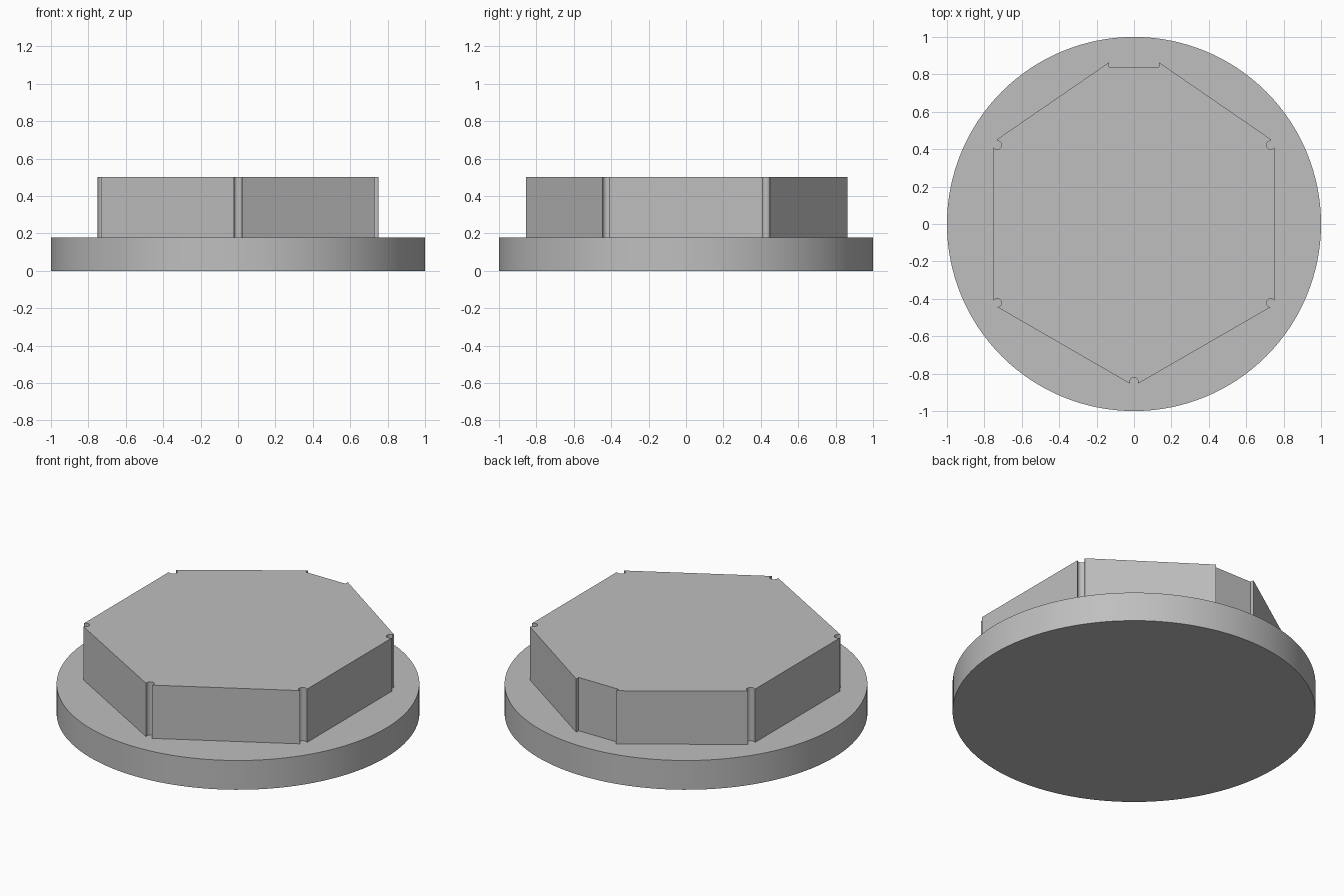
import bpy, bmesh
from math import radians, cos, sin

cube = bpy.data.objects.get("Cube")
if cube:
    bpy.data.objects.remove(cube)

grey = bpy.data.materials.new("plain grey")
grey.use_nodes = True
colour = (0.52, 0.52, 0.52, 1)
grey.diffuse_color = colour
grey.node_tree.nodes["Principled BSDF"].inputs["Base Color"].default_value = colour

BASE_TOP, TOP = 0.178, 0.502


def extrude_profile(name, points, z0, z1):
    """Solid prism from a closed outline."""
    bm = bmesh.new()
    face = bm.faces.new([bm.verts.new((x, y, z0)) for x, y in points])
    new = bmesh.ops.extrude_face_region(bm, geom=[face])["geom"]
    bmesh.ops.translate(bm, vec=(0, 0, z1 - z0),
                        verts=[v for v in new if isinstance(v, bmesh.types.BMVert)])
    bmesh.ops.recalc_face_normals(bm, faces=bm.faces)
    mesh = bpy.data.meshes.new(name)
    bm.to_mesh(mesh)
    bm.free()
    mesh.materials.append(grey)
    obj = bpy.data.objects.new(name, mesh)
    bpy.context.collection.objects.link(obj)
    return obj


def corner_relief(direction, steps=14):
    """Round relief groove at a hexagon corner, listed counter-clockwise round the outline."""
    d, r, reach = radians(direction), 0.023, radians(64)
    cx, cy = 0.844 * cos(d), 0.844 * sin(d)
    sweep = 2 * radians(180) - 2 * reach
    angles = [d - reach - sweep * i / steps for i in range(steps + 1)]
    return [(cx + r * cos(a), cy + r * sin(a)) for a in angles]


# Round base
bpy.ops.mesh.primitive_cylinder_add(vertices=128, radius=1, depth=BASE_TOP,
                                    location=(0, 0, BASE_TOP / 2))
base = bpy.context.object
base.name = "round_base"
base.data.materials.append(grey)
bpy.ops.object.shade_smooth_by_angle(angle=radians(30))

# Right half of the hexagonal boss, from front corner to the notched back
half = [p for p in corner_relief(-90) if p[0] > 0.0001]
half += corner_relief(-30) + corner_relief(30)
half += [(0.733, 0.452), (0.134, 0.864), (0.134, 0.84)]
front_mid = [(0, -0.821)]
outline = front_mid + half[::1] + [(-x, y) for x, y in reversed(half)]

# The front groove is walked from its middle outwards
front = sorted((p for p in half if p[1] < -0.8), key=lambda p: -p[1])
rest = [p for p in half if p[1] >= -0.8]
right = front + rest
outline = front_mid + right + [(-x, y) for x, y in reversed(right)]
boss = extrude_profile("hexagonal_boss", outline, BASE_TOP, TOP)
bpy.context.view_layer.objects.active = boss
base.select_set(False)
boss.select_set(True)
bpy.ops.object.shade_smooth_by_angle(angle=radians(30))
